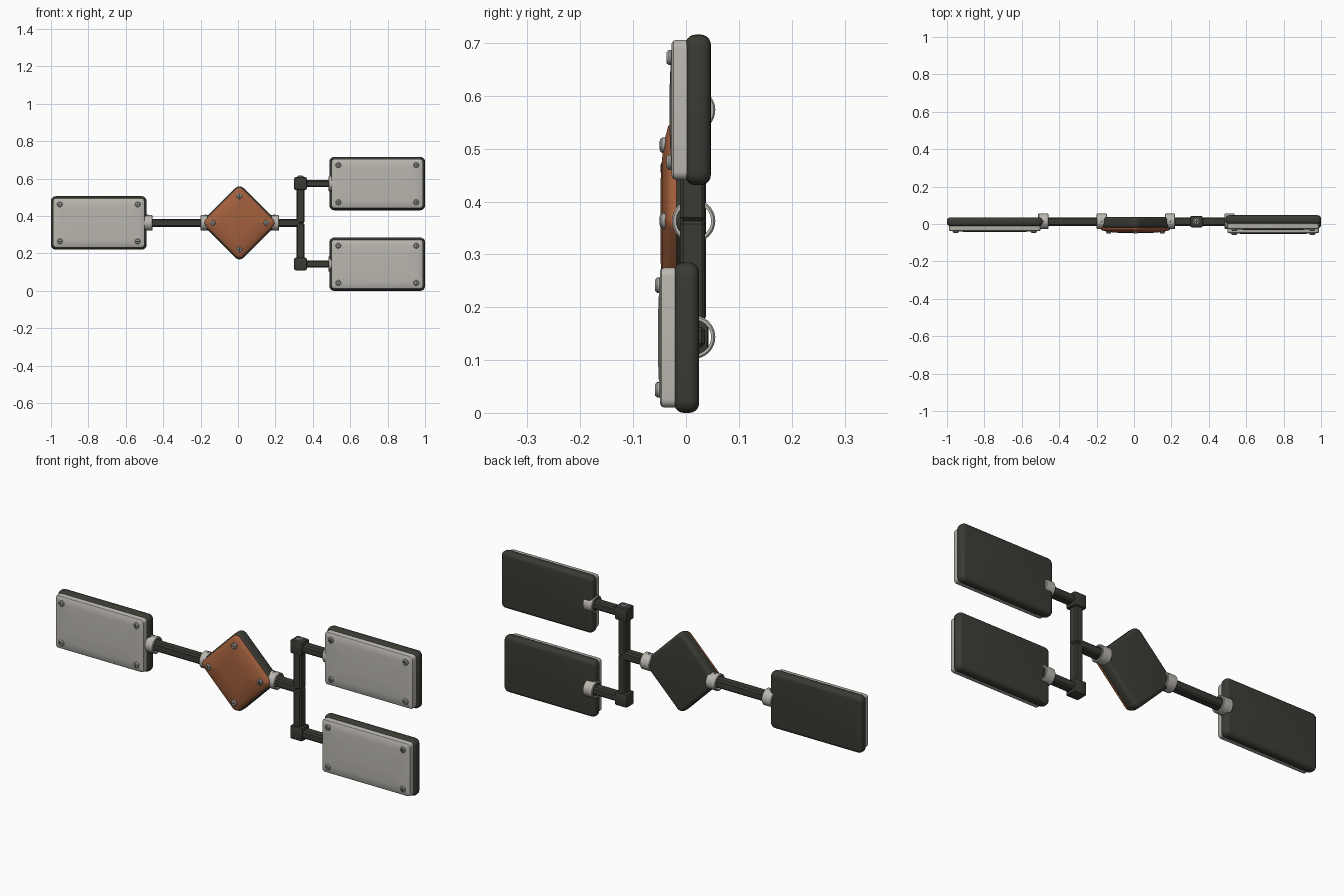
import bpy, bmesh, math
from mathutils import Matrix, Vector

if "Cube" in bpy.data.objects:
    bpy.data.objects.remove(bpy.data.objects["Cube"])


def material(name, rgb):
    m = bpy.data.materials.new(name)
    m.diffuse_color = (*rgb, 1)
    m.use_nodes = True
    m.node_tree.nodes["Principled BSDF"].inputs["Base Color"].default_value = m.diffuse_color
    return m


DARK = material("charcoal", (0.043, 0.043, 0.035))
LIGHT = material("warm grey", (0.49, 0.47, 0.43))
ORANGE = material("burnt orange", (0.36, 0.115, 0.046))
STEEL = material("steel", (0.40, 0.40, 0.39))


def finish(bm, name, mat, smooth=True):
    bmesh.ops.recalc_face_normals(bm, faces=bm.faces)
    mesh = bpy.data.meshes.new(name)
    bm.to_mesh(mesh)
    bm.free()
    mesh.materials.append(mat)
    ob = bpy.data.objects.new(name, mesh)
    bpy.context.collection.objects.link(ob)
    if smooth:
        bpy.ops.object.select_all(action='DESELECT')
        ob.select_set(True)
        bpy.context.view_layer.objects.active = ob
        bpy.ops.object.shade_smooth_by_angle(angle=math.radians(35))
    return ob


def slab(name, mat, cx, cz, hw, hh, r, profile, turn=0):
    """Rounded rectangle facing -y, lofted through (inset, y) steps."""
    bm = bmesh.new()
    loops = []
    for inset, y in profile:
        rad = max(r - inset, 0.006)
        loop = []
        for q, (sx, sz) in enumerate(((1, 1), (-1, 1), (-1, -1), (1, -1))):
            for k in range(6):
                a = math.pi / 2 * (q + k / 5)
                x = sx * (hw - inset - rad) + rad * math.cos(a)
                z = sz * (hh - inset - rad) + rad * math.sin(a)
                c, s = math.cos(turn), math.sin(turn)
                loop.append(bm.verts.new((cx + x * c - z * s, y, cz + x * s + z * c)))
        loops.append(loop)
    n = len(loops[0])
    for a, b in zip(loops, loops[1:]):
        for i in range(n):
            bm.faces.new((a[i], a[(i + 1) % n], b[(i + 1) % n], b[i]))
    bm.faces.new(loops[0])
    bm.faces.new(loops[-1])
    return finish(bm, name, mat)


def pillow_edge(back, front, r):
    """Side profile with quarter-round fillets on both rims."""
    steps = [math.pi / 2 * k / 5 for k in range(6)]
    rear = [(r - r * math.sin(a), back - r + r * math.cos(a)) for a in steps]
    fore = [(r - r * math.cos(a), front + r - r * math.sin(a)) for a in steps]
    return rear + fore


def box(name, mat, lo, hi, bevel=0.007, seg=1):
    lo, hi = Vector(lo), Vector(hi)
    bm = bmesh.new()
    bmesh.ops.create_cube(bm, size=1, matrix=Matrix.Translation((lo + hi) / 2)
                          @ Matrix.Diagonal((*(hi - lo), 1)))
    if bevel:
        bmesh.ops.bevel(bm, geom=bm.edges[:], offset=bevel, segments=seg,
                        affect='EDGES', profile=0.5)
    return finish(bm, name, mat, seg > 1)


def screw(name, pos, normal, r=0.0145, h=0.009):
    """Domed head plus a thin dark cross on top."""
    rot = Vector((0, 0, 1)).rotation_difference(Vector(normal)).to_matrix().to_4x4()
    place = Matrix.Translation(pos) @ rot
    bm = bmesh.new()
    for r1, r2, z0, z1 in ((r, r, -h, h * .55), (r, r * .75, h * .55, h)):
        bmesh.ops.create_cone(bm, cap_ends=True, segments=20, radius1=r1, radius2=r2,
                              depth=z1 - z0,
                              matrix=place @ Matrix.Translation((0, 0, (z0 + z1) / 2)))
    finish(bm, name, STEEL)
    bm = bmesh.new()
    for size in ((r * 1.1, r * .28), (r * .28, r * 1.1)):
        bmesh.ops.create_cube(bm, size=1, matrix=place @ Matrix.Translation((0, 0, h))
                              @ Matrix.Diagonal((*size, 0.0012, 1)))
    finish(bm, name + "_cross", DARK, False)


def clamp(name, x0, x1, z, y=0.0145, ro=0.041, ri=0.033):
    """Hollow collar around an arm, running along x."""
    bm = bmesh.new()
    n, c = 32, 0.003
    section = ((x0, ri), (x0, ro - c), (x0 + c, ro), (x1 - c, ro), (x1, ro - c), (x1, ri))
    rings = [[bm.verts.new((x, y + r * math.cos(2 * math.pi * i / n),
                            z + r * math.sin(2 * math.pi * i / n))) for i in range(n)]
             for x, r in section]
    for a, b in zip(rings, rings[1:] + rings[:1]):
        for i in range(n):
            bm.faces.new((a[i], a[(i + 1) % n], b[(i + 1) % n], b[i]))
    finish(bm, name, LIGHT)
    screw(name + "_screw", ((x0 + x1) / 2, y, z + ro - 0.001), (0, 0, 1), 0.008, 0.003)


def panel(name, cx, cz, back):
    """Dark casing, slightly domed light cover and four corner screws."""
    hw, hh = 0.2555, 0.1425
    seam = back - 0.048
    slab(name + "_casing", DARK, cx, cz, hw, hh, 0.025, pillow_edge(back, seam, 0.019))
    slab(name + "_cover", LIGHT, cx, cz, hw, hh, 0.026,
         [(0.010, seam + 0.02), (0.010, seam - 0.018), (0.012, seam - 0.023),
          (0.017, seam - 0.026), (0.05, seam - 0.028), (0.1, seam - 0.030)])
    for sx in (-1, 1):
        for sz in (-1, 1):
            screw(name + "_screw", (cx + sx * 0.208, seam - 0.0265, cz + sz * 0.099), (0, -1, 0))


MID, TOP, LOW = 0.3635, 0.5735, 0.1435
PX = 0.334                       # upright position
Y0, Y1, HALF = -0.011, 0.036, 0.0215

# Three panels
panel("left_panel", -0.7445, MID, 0.036)
panel("upper_panel", 0.7445, TOP, 0.047)
panel("lower_panel", 0.7445, 0.1425, 0.025)

# Central diamond with domed orange cover
DX = 0.008
slab("hub_casing", DARK, DX, MID, 0.147, 0.147, 0.03,
     pillow_edge(0.038, -0.022, 0.018), math.pi / 4)
slab("hub_cover", ORANGE, DX, MID, 0.147, 0.147, 0.032,
     [(0.007, 0.0), (0.007, -0.024), (0.010, -0.030), (0.016, -0.034),
      (0.035, -0.040), (0.06, -0.045), (0.09, -0.048)], math.pi / 4)
for k in range(4):
    a = k * math.pi / 2
    screw("hub_screw", (DX + 0.143 * math.cos(a), -0.0405, MID + 0.143 * math.sin(a)), (0, -1, 0))

# Horizontal arms
box("left_arm", DARK, (-0.51, Y0, MID - HALF), (-0.13, Y1, MID + HALF))
box("hub_arm", DARK, (0.13, Y0, MID - HALF), (PX, Y1, MID + HALF))
for name, z in (("upper", TOP), ("lower", LOW)):
    box(name + "_arm", DARK, (PX, Y0, z - HALF + 0.002), (0.53, Y1, z + HALF - 0.002))
    # Upright half and corner block
    lo, hi = sorted((MID, z))
    box(name + "_upright", DARK, (PX - HALF, Y0, lo), (PX + HALF, Y1, hi), 0.006)
    box(name + "_corner_block", DARK, (PX - 0.034, -0.018, z - 0.034),
        (PX + 0.034, 0.043, z + 0.034), 0.008, 2)
    clamp(name + "_clamp", 0.484, 0.537, z)
    screw(name + "_block_bolt", (PX, 0.0125, z + 0.034), (0, 0, 1), 0.016, 0.008)

# Collars on the left arm and hub
clamp("left_clamp", -0.512, -0.457, MID)
clamp("hub_clamp_left", -0.200, -0.145, MID)
clamp("hub_clamp_right", 0.166, 0.220, MID)
